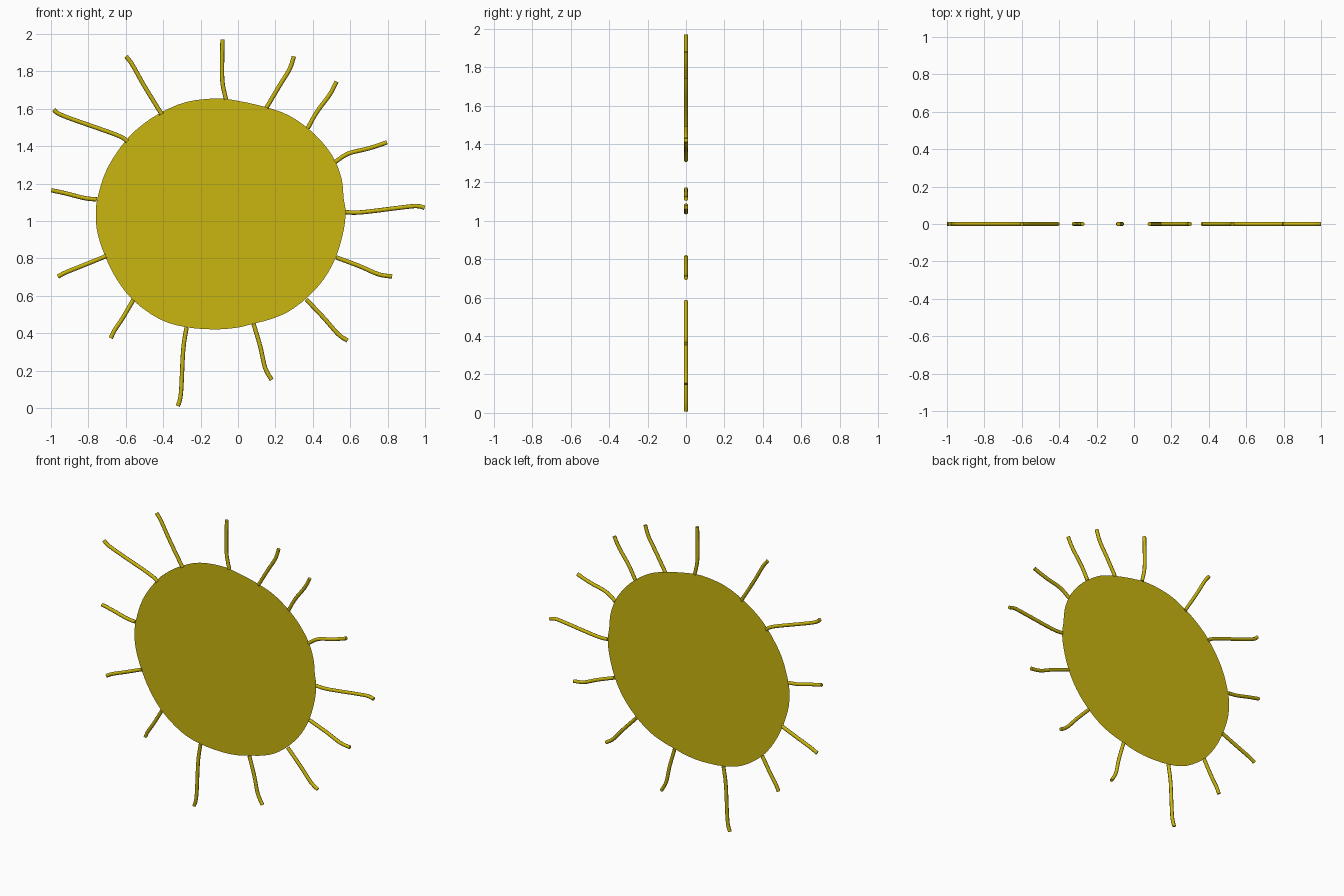
import bpy, bmesh
from mathutils import Vector

gold = bpy.data.materials.new("gold")
gold.diffuse_color = (0.58, 0.46, 0.005, 1)


def smooth(points, steps, cyclic=False):
    """Catmull-Rom interpolation of (x, z) points in the y = 0 plane."""
    p = [Vector((x, 0, z)) for x, z in points]
    n = len(p)
    if cyclic:
        get = lambda i: p[i % n]
    else:
        get = lambda i: p[max(0, min(n - 1, i))]
    out = []
    for i in range(n if cyclic else n - 1):
        a, b, c, d = get(i - 1), get(i), get(i + 1), get(i + 2)
        for k in range(steps):
            t = k / steps
            out.append(0.5 * (2 * b + (c - a) * t + (2 * a - 5 * b + 4 * c - d) * t * t
                              + (3 * b - a - 3 * c + d) * t ** 3))
    return out if cyclic else out + [p[-1]]


# Flat, hand-drawn disc
outline = [(-0.12, 1.655), (0.0, 1.642), (0.15, 1.608), (0.27, 1.565), (0.38, 1.49),
           (0.46, 1.41), (0.52, 1.32), (0.555, 1.22), (0.565, 1.12), (0.575, 1.05),
           (0.565, 0.95), (0.525, 0.81), (0.46, 0.69), (0.37, 0.59), (0.27, 0.515),
           (0.17, 0.473), (0.08, 0.45), (0.0, 0.43), (-0.12, 0.42), (-0.28, 0.432),
           (-0.42, 0.475), (-0.56, 0.575), (-0.65, 0.69), (-0.71, 0.81), (-0.75, 0.93),
           (-0.76, 1.02), (-0.752, 1.12), (-0.70, 1.28), (-0.60, 1.43), (-0.51, 1.515),
           (-0.41, 1.58), (-0.28, 1.635)]
bm = bmesh.new()
face = bm.faces.new([bm.verts.new(v) for v in smooth(outline, 3, True)])
face.normal_update()
if face.normal.y > 0:
    face.normal_flip()
mesh = bpy.data.meshes.new("sun_disc")
bm.to_mesh(mesh)
bm.free()
mesh.materials.append(gold)
bpy.context.collection.objects.link(bpy.data.objects.new("sun_disc", mesh))

# Thin wavy rays, from the disc edge outwards, clockwise from the top
rays = [
    [(-0.064, 1.65), (-0.083, 1.74), (-0.085, 1.85), (-0.083, 1.97)],
    [(0.152, 1.605), (0.22, 1.72), (0.275, 1.81), (0.299, 1.88)],
    [(0.373, 1.495), (0.42, 1.58), (0.49, 1.675), (0.527, 1.745)],
    [(0.52, 1.315), (0.59, 1.36), (0.70, 1.388), (0.797, 1.42)],
    [(0.575, 1.047), (0.66, 1.046), (0.90, 1.075), (0.96, 1.079), (0.998, 1.07)],
    [(0.525, 0.805), (0.65, 0.758), (0.75, 0.715), (0.824, 0.703)],
    [(0.365, 0.58), (0.46, 0.48), (0.535, 0.395), (0.586, 0.36)],
    [(0.083, 0.45), (0.12, 0.325), (0.145, 0.215), (0.18, 0.15)],
    [(-0.275, 0.43), (-0.293, 0.31), (-0.305, 0.08), (-0.322, 0.01)],
    [(-0.56, 0.577), (-0.62, 0.475), (-0.66, 0.415), (-0.68, 0.373)],
    [(-0.705, 0.812), (-0.82, 0.765), (-0.92, 0.725), (-0.963, 0.702)],
    [(-0.755, 1.115), (-0.82, 1.122), (-0.92, 1.147), (-0.998, 1.164)],
    [(-0.592, 1.425), (-0.65, 1.46), (-0.93, 1.56), (-0.985, 1.595)],
    [(-0.408, 1.57), (-0.50, 1.72), (-0.565, 1.835), (-0.599, 1.88)],
]
for i, ray in enumerate(rays):
    path = smooth(ray, 5)
    curve = bpy.data.curves.new(f"ray_{i + 1}", "CURVE")
    curve.dimensions = "3D"
    curve.bevel_depth = 0.0115
    curve.bevel_resolution = 2
    curve.use_fill_caps = True
    spline = curve.splines.new("POLY")
    spline.points.add(len(path) - 1)
    for point, co in zip(spline.points, path):
        point.co = (*co, 1)
    spline.use_smooth = True
    curve.materials.append(gold)
    bpy.context.collection.objects.link(bpy.data.objects.new(f"ray_{i + 1}", curve))
